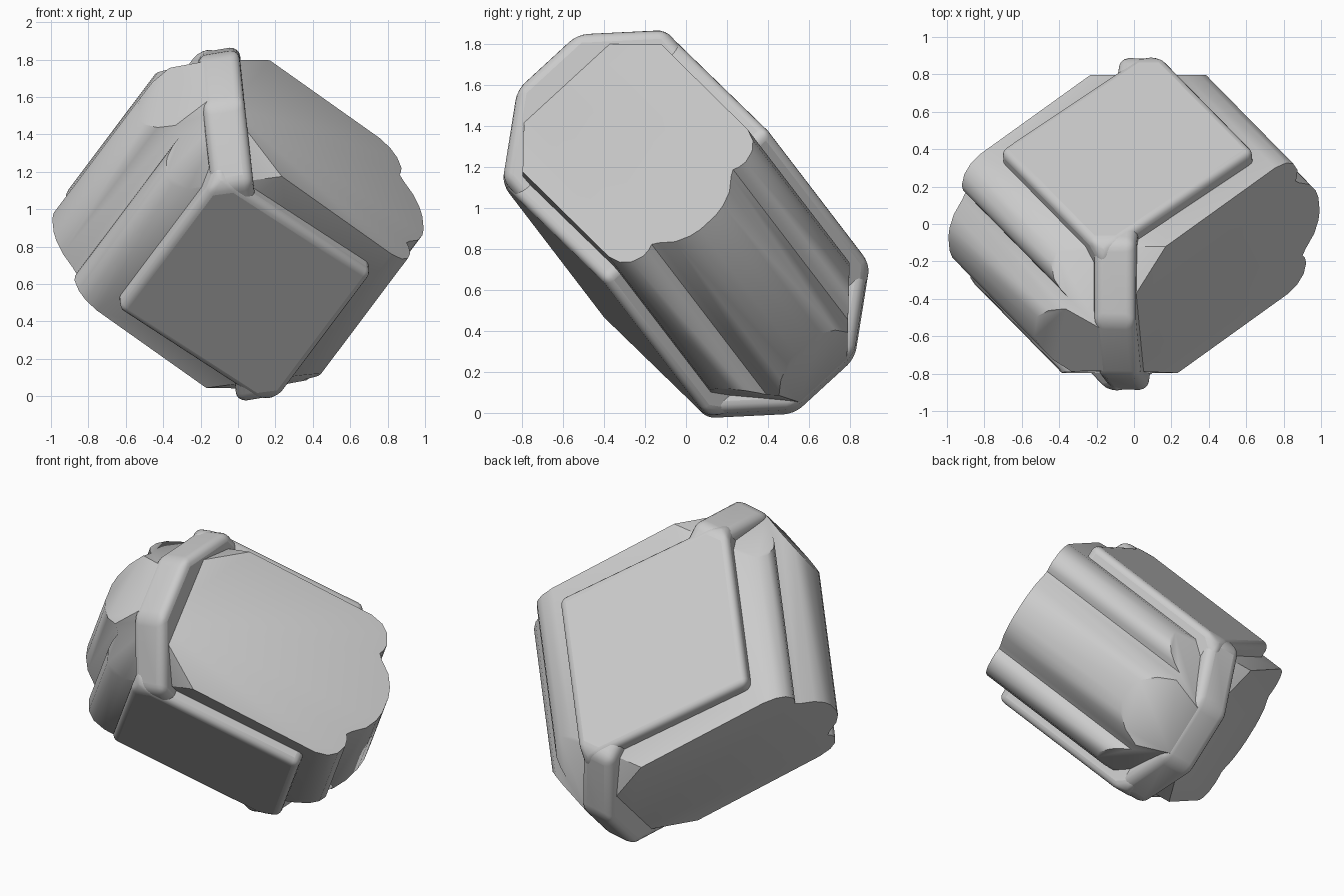
import bpy, bmesh, math
from mathutils import Vector, Matrix

old = bpy.data.objects.get("Cube")
if old:
    bpy.data.objects.remove(old, do_unlink=True)

# Skewed frame: U across the lobes, V along the lobes, W through the panels
U = Vector((.73, .488, -.474))
V = Vector((-.511, .52, -.68))
W = Vector((-.07, .735, .675))
FRAME = Matrix.Translation((0, 0, .92)) @ Matrix((U, V, W)).transposed().to_4x4()

grey = bpy.data.materials.new("plain_grey")
grey.use_nodes = True
grey.diffuse_color = (.6, .6, .6, 1)
grey.node_tree.nodes["Principled BSDF"].inputs["Base Color"].default_value = (.6, .6, .6, 1)


def prism(outline, place, depth):
    """Closed prism from a 2D outline; place(p, q, d) gives frame coordinates."""
    bm = bmesh.new()
    ends = [[bm.verts.new(place(p, q, d)) for p, q in outline] for d in (-depth, depth)]
    n = len(outline)
    bm.faces.new(ends[0])
    bm.faces.new(ends[1][::-1])
    for i in range(n):
        j = (i + 1) % n
        bm.faces.new((ends[0][i], ends[1][i], ends[1][j], ends[0][j]))
    return bm


def cut(bm, direction, limit):
    """Trim both opposite ends where direction . point exceeds the limit."""
    n = Vector(direction)
    for k in (1, -1):
        bmesh.ops.bisect_plane(bm, geom=bm.verts[:] + bm.edges[:] + bm.faces[:], dist=1e-5,
                               plane_co=n * (k * limit / n.length_squared),
                               plane_no=n.normalized() * k, clear_outer=True)
        rim = [e for e in bm.edges if e.is_boundary]
        if rim:
            bmesh.ops.holes_fill(bm, edges=rim, sides=0)


def finish(bm, name, bevel=0):
    bm.transform(FRAME)
    bmesh.ops.recalc_face_normals(bm, faces=bm.faces[:])
    mesh = bpy.data.meshes.new(name)
    bm.to_mesh(mesh)
    bm.free()
    mesh.materials.append(grey)
    ob = bpy.data.objects.new(name, mesh)
    bpy.context.collection.objects.link(ob)
    if bevel:
        mod = ob.modifiers.new("soft_edges", 'BEVEL')
        mod.width = bevel
        mod.segments = 4
        mod.limit_method = 'ANGLE'
        mod.angle_limit = math.radians(25)
    bpy.ops.object.select_all(action='DESELECT')
    ob.select_set(True)
    bpy.context.view_layer.objects.active = ob
    bpy.ops.object.shade_smooth_by_angle(angle=math.radians(40))


# Lobed body: a wide middle lobe between two narrow ones on each side
quarter = [(.905, .05), (.89, .11), (.85, .18), (.78, .24), (.755, .27), (.77, .30),
           (.775, .34), (.75, .40), (.70, .44), (.62, .46)]
right = [(s, -w) for s, w in reversed(quarter)] + quarter
outline = right + [(-s, -w) for s, w in right]
body = prism(outline, lambda s, w, t: (s, t, w), .8)
cut(body, (.041, -1, 0), .68)            # flat ends
cut(body, (-.88, -.48, 0), .914)         # rounding towards the capped corners
cut(body, (-.48, -.88, 0), .894)
for side in (1, -1):
    cut(body, (-.7, -.75, side), 1.12)   # slopes narrowing to the caps
finish(body, "lobed_body")

# Raised square panels on both broad sides
panel = prism([(-.56, -.53), (.56, -.53), (.56, .53), (-.56, .53)],
              lambda s, t, w: (s, t, w), .545)
for side in (1, -1):
    cut(panel, (-.7, -.75, side), 1.25)
finish(panel, "raised_panels", .045)

# Ribs running from the panel corners up to the end caps
rib_outline = [(.71, .2), (.52, .54), (-.52, .54), (-.71, .2)]
rib_outline += [(-p, -w) for p, w in rib_outline]
rib = prism(rib_outline, lambda p, w, d: (-.88 * p - d, d - p, w), .09)
finish(rib, "corner_ribs", .05)
